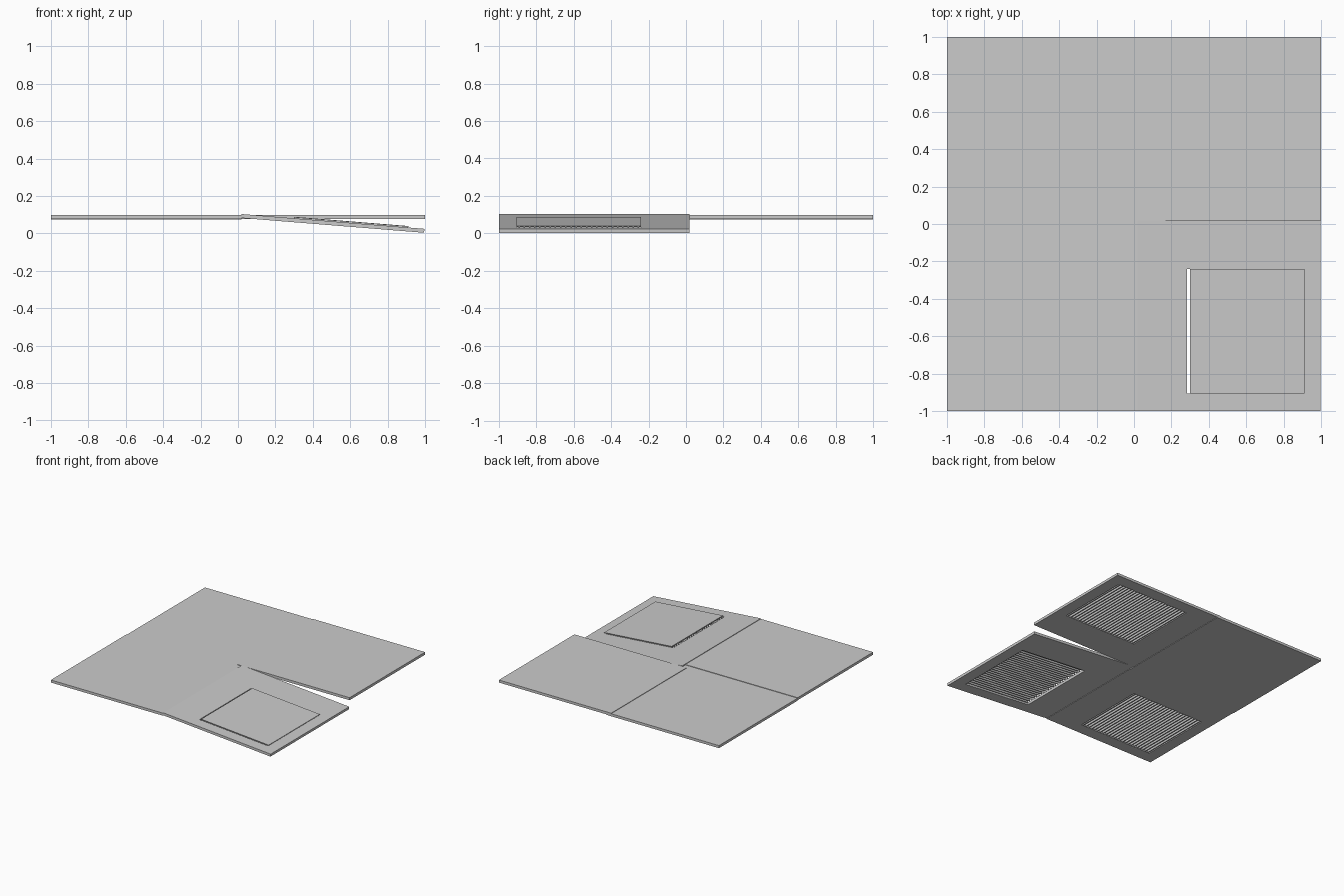
import bpy, bmesh, math
from mathutils import Matrix

if "Cube" in bpy.data.objects:
    bpy.data.objects.remove(bpy.data.objects["Cube"], do_unlink=True)

grey = bpy.data.materials.new("light grey")
grey.use_nodes = True
grey.diffuse_color = (0.6, 0.6, 0.6, 1)
grey.node_tree.nodes["Principled BSDF"].inputs["Base Color"].default_value = (0.6, 0.6, 0.6, 1)

THICK = 0.021
TOP = 0.099
HOLE = (0.285, 0.9, -0.905, -0.24)      # x and y limits of the vent opening
OUTER = (0.02, 1.0, -1.0, 0.02)         # x and y limits of one tile


def finish(bm, name, matrix):
    bmesh.ops.recalc_face_normals(bm, faces=bm.faces)
    mesh = bpy.data.meshes.new(name)
    bm.to_mesh(mesh)
    bm.free()
    mesh.transform(matrix)
    mesh.materials.append(grey)
    obj = bpy.data.objects.new(name, mesh)
    bpy.context.collection.objects.link(obj)
    return obj


def add_box(bm, x0, x1, y0, y1, z0, z1):
    m = Matrix.Translation(((x0 + x1) / 2, (y0 + y1) / 2, (z0 + z1) / 2))
    bmesh.ops.create_cube(bm, size=1, matrix=m @ Matrix.Diagonal((x1 - x0, y1 - y0, z1 - z0, 1)))


def ring(bm, limits, z):
    x0, x1, y0, y1 = limits
    return [bm.verts.new((x, y, z)) for x, y in ((x0, y0), (x1, y0), (x1, y1), (x0, y1))]


def bridge(bm, a, b):
    for i in range(4):
        j = (i + 1) % 4
        bm.faces.new((a[i], a[j], b[j], b[i]))


def tile(name, matrix, through):
    # Square plate with a pocket below, or an opening right through it
    bm = bmesh.new()
    top, low = ring(bm, OUTER, 0), ring(bm, OUTER, -THICK)
    rim = ring(bm, HOLE, -THICK)
    inner = ring(bm, HOLE, 0 if through else -0.004)
    bridge(bm, top, low)
    bridge(bm, low, rim)
    bridge(bm, rim, inner)
    if through:
        bridge(bm, inner, top)
    else:
        bm.faces.new(top)
        bm.faces.new(inner)
    finish(bm, name, matrix)


def grille(name, matrix, count=24):
    # Thin slats hanging under the tile top
    bm = bmesh.new()
    x0, x1, y0, y1 = HOLE
    pitch = (y1 - y0) / count
    for i in range(count):
        y = y0 + (i + 0.5) * pitch
        add_box(bm, x0 + 0.002, x1 - 0.002, y - 0.004, y + 0.004, -THICK, -0.003)
    finish(bm, name, matrix)


# Two level vented tiles, turned about the centre
for side, turn in (("back_left", 90), ("front_right", -90)):
    place = Matrix.Translation((0, 0, TOP)) @ Matrix.Rotation(math.radians(turn), 4, 'Z')
    tile(side + "_tile", place, False)
    grille(side + "_grille", place)

# Plain tile, slightly lower than its neighbours
bm = bmesh.new()
add_box(bm, -1, 0.02, -0.02, 1, TOP - 0.004 - THICK, TOP - 0.004)
finish(bm, "plain_tile", Matrix())

# Sloping tile hinged at its inner edge
hinge = (Matrix.Translation((0.02, 0, 0.103)) @ Matrix.Rotation(0.0805, 4, 'Y')
         @ Matrix.Translation((-0.02, 0, 0)))
tile("sloping_tile", hinge, True)

# Raised cover and slats in the sloping tile
lift = hinge @ Matrix.Translation((0.014, 0, 0.008))
bm = bmesh.new()
add_box(bm, *HOLE, -0.004, 0)
finish(bm, "vent_cover", lift)
grille("vent_cover_grille", lift)
